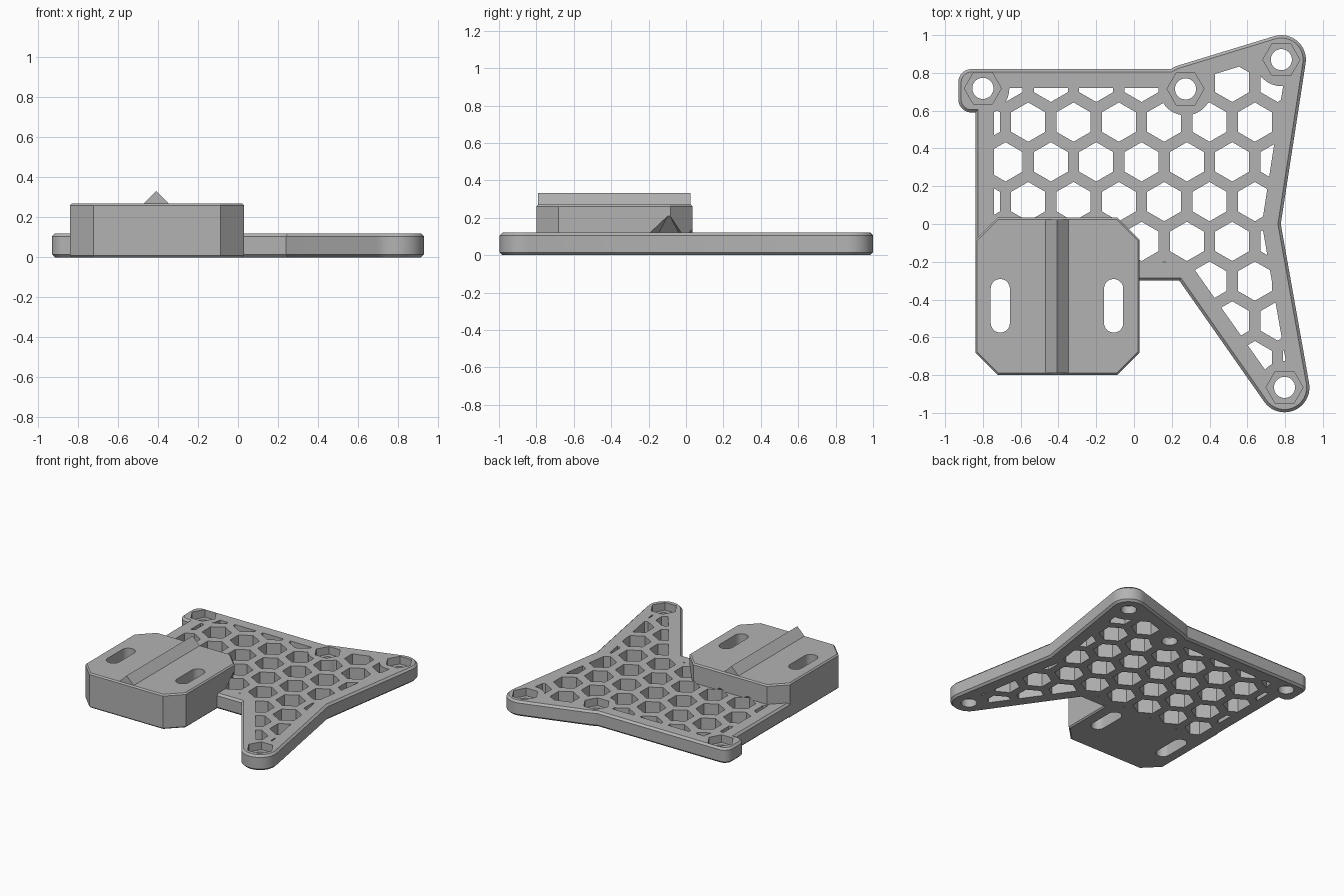
import bpy, bmesh, math

cube = bpy.data.objects.get("Cube")
if cube:
    bpy.data.objects.remove(cube)

grey = bpy.data.materials.new("grey plastic")
grey.use_nodes = True
COLOUR = (0.45, 0.45, 0.45, 1)
grey.diffuse_color = COLOUR
grey.node_tree.nodes["Principled BSDF"].inputs["Base Color"].default_value = COLOUR

PLATE_TOP, BLOCK_TOP = 0.12, 0.27
MOUNTS = [(-0.80, 0.718), (0.273, 0.715), (0.78, 0.87), (0.797, -0.865)]


def arc(centre, radius, start, end, steps=10):
    """Points on an arc, angles in degrees."""
    angles = [math.radians(start + (end - start) * i / steps) for i in range(steps + 1)]
    return [(centre[0] + radius * math.cos(a), centre[1] + radius * math.sin(a)) for a in angles]


def inset(points, d):
    """Mitred inset of a counter-clockwise outline."""
    out = []
    for i, (x, y) in enumerate(points):
        px, py = points[i - 1]
        nx, ny = points[(i + 1) % len(points)]
        l1, l2 = math.hypot(x - px, y - py), math.hypot(nx - x, ny - y)
        ax, ay = (py - y) / l1, (x - px) / l1
        bx, by = (y - ny) / l2, (nx - x) / l2
        k = d / (1 + ax * bx + ay * by)
        out.append((x + (ax + bx) * k, y + (ay + by) * k))
    return out


def add_prism(bm, points, low, high, chamfer=0, apex=None):
    """Extruded outline, with optional chamfered rims or a pointed roof."""
    levels = [(low, 0), (high, 0)]
    if chamfer:
        levels = [(low, chamfer), (low + chamfer, 0), (high - chamfer, 0), (high, chamfer)]
    rings = [[bm.verts.new((x, y, z)) for x, y in inset(points, d)] for z, d in levels]
    n = len(points)
    for a, b in zip(rings, rings[1:]):
        for i in range(n):
            j = (i + 1) % n
            bm.faces.new((a[i], a[j], b[j], b[i]))
    bm.faces.new(rings[0][::-1])
    if apex is None:
        bm.faces.new(rings[-1])
    else:
        tip = bm.verts.new((*apex, ))
        for i in range(n):
            bm.faces.new((rings[-1][i], rings[-1][(i + 1) % n], tip))


def make(name, bm):
    mesh = bpy.data.meshes.new(name)
    bm.normal_update()
    bm.to_mesh(mesh)
    bm.free()
    mesh.materials.append(grey)
    obj = bpy.data.objects.new(name, mesh)
    bpy.context.collection.objects.link(obj)
    return obj


def prism(name, points, low, high, chamfer=0):
    bm = bmesh.new()
    add_prism(bm, points, low, high, chamfer)
    return make(name, bm)


def combine(obj, other, operation):
    """Apply a boolean and remove the tool object."""
    mod = obj.modifiers.new("boolean", 'BOOLEAN')
    mod.operation, mod.object, mod.solver = operation, other, 'EXACT'
    bpy.context.view_layer.update()
    graph = bpy.context.evaluated_depsgraph_get()
    result = bpy.data.meshes.new_from_object(obj.evaluated_get(graph))
    obj.modifiers.clear()
    obj.data = result
    bpy.data.objects.remove(other)


# Plate outline, counter-clockwise from the inner front corner
outline = [(-0.84, -0.27), (-0.02, -0.27), (-0.02, -0.30), (0.24, -0.30)]
outline += arc(MOUNTS[3], 0.132, -145, 10, 20)
outline += [(0.777, 0.0)]
outline += arc(MOUNTS[2], 0.13, -9, 107, 16)
outline += arc(MOUNTS[1], 0.13, 107, 126, 4)
outline += arc((-0.86, 0.75), 0.07, 90, 180)
outline += arc((-0.86, 0.66), 0.07, 180, 270)
outline += [(-0.84, 0.59)]
body = prism("bracket_body", outline, 0, PLATE_TOP, 0.015)

# Raised block with cut corners
x0, x1, y0, y1, cut = -0.84, 0.03, -0.80, 0.035, 0.118
block_points = [(x0 + cut, y0), (x1 - cut, y0), (x1, y0 + cut), (x1, y1 - cut),
                (x1 - cut, y1), (x0 + cut, y1), (x0, y1 - cut), (x0, y0 + cut)]
combine(body, prism("block", block_points, 0, BLOCK_TOP, 0.01), 'UNION')

# Honeycomb cutter with pointed roofs where it runs under the block
R, PITCH, ROW = 0.104, 0.24, 0.2105
bm = bmesh.new()
for row in range(8):
    y = 0.75 - row * ROW
    for col in range(8):
        x = -0.80 + (0.12 if row % 2 == 0 else 0) + col * PITCH
        add_prism(bm, arc((x, y), R, 30, 330, 5), -0.1, PLATE_TOP + 0.002, apex=(x, y, 0.22))
honeycomb = make("honeycomb_cutter", bm)

# Keep a solid border and solid bosses round the mounting holes
field = [(-0.74, -0.205), (0.295, -0.205), (0.77, -0.88), (0.827, -0.86), (0.677, 0.0),
         (0.81, 0.865), (0.771, 0.899), (0.266, 0.744), (0.2, 0.72), (-0.74, 0.72)]
combine(honeycomb, prism("field", field, -0.3, 0.4), 'INTERSECT')
for centre in MOUNTS:
    combine(honeycomb, prism("boss", arc(centre, 0.14, 0, 350, 35), -0.4, 0.5), 'DIFFERENCE')
combine(body, honeycomb, 'DIFFERENCE')

# Screw holes and hexagonal nut recesses
bm = bmesh.new()
for centre in MOUNTS:
    add_prism(bm, arc(centre, 0.056, 0, 348.75, 31), -0.1, 0.2)
combine(body, make("screw_hole_cutter", bm), 'DIFFERENCE')
bm = bmesh.new()
for centre in MOUNTS:
    add_prism(bm, arc(centre, 0.098, 0, 300, 5), 0.06, 0.2)
combine(body, make("nut_recess_cutter", bm), 'DIFFERENCE')

# Two long slots through the block
MIDDLE = -0.408
bm = bmesh.new()
for side in (-1, 1):
    x = MIDDLE + side * 0.3
    slot = arc((x, -0.342), 0.051, 0, 180) + arc((x, -0.524), 0.051, 180, 360)
    add_prism(bm, slot, -0.1, 0.4)
combine(body, make("slot_cutter", bm), 'DIFFERENCE')

# Triangular ridge along the block
bm = bmesh.new()
ends = [[bm.verts.new((MIDDLE + dx, y, z)) for dx, z in ((-0.065, 0.266), (0.065, 0.266), (0, 0.331))]
        for y in (-0.79, 0.023)]
for i in range(3):
    j = (i + 1) % 3
    bm.faces.new((ends[0][i], ends[0][j], ends[1][j], ends[1][i]))
bm.faces.new(ends[0])
bm.faces.new(ends[1][::-1])
bmesh.ops.recalc_face_normals(bm, faces=bm.faces)
make("block_ridge", bm)

# Smooth the round edges only
bpy.ops.object.select_all(action='DESELECT')
body.select_set(True)
bpy.context.view_layer.objects.active = body
bpy.ops.object.shade_smooth_by_angle(angle=math.radians(25))
